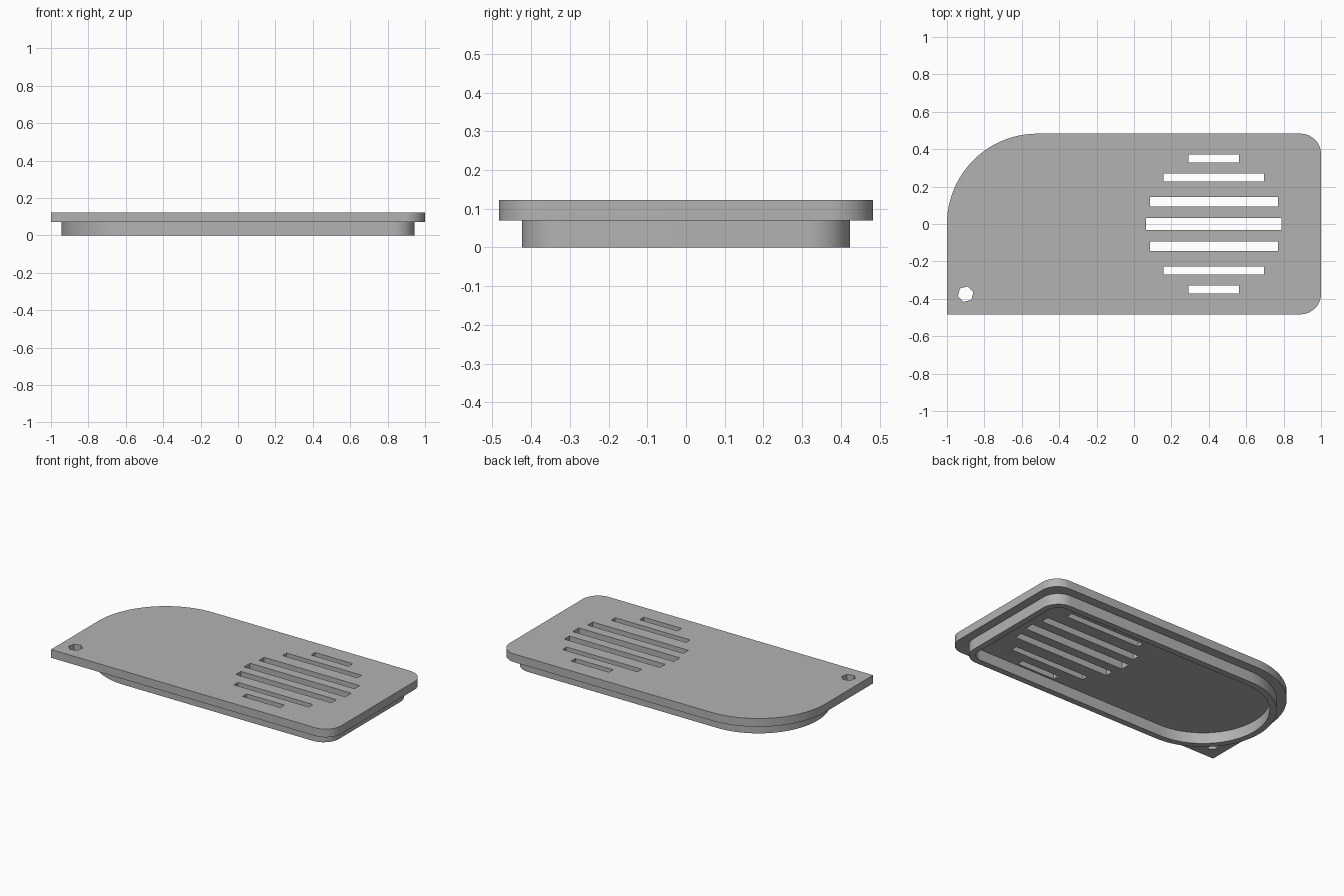
import bpy, bmesh, math

cube = bpy.data.objects.get("Cube")
if cube:
    bpy.data.objects.remove(cube, do_unlink=True)

grey = bpy.data.materials.new("light grey")
grey.use_nodes = True
colour = (0.45, 0.45, 0.45, 1)
grey.diffuse_color = colour
grey.node_tree.nodes["Principled BSDF"].inputs["Base Color"].default_value = colour


def rounded(x0, x1, y0, y1, radii):
    """Rectangle outline; radii start at the +x +y corner, counterclockwise."""
    corners = [(x1, y1, -1, -1), (x0, y1, 1, -1), (x0, y0, 1, 1), (x1, y0, -1, 1)]
    pts = []
    for i, ((x, y, sx, sy), r) in enumerate(zip(corners, radii)):
        steps = 24 if r > 0.2 else 12
        if r == 0:
            pts.append((x, y))
            continue
        for k in range(steps + 1):
            a = math.pi / 2 * (i + k / steps)
            p = (x + sx * r + r * math.cos(a), y + sy * r + r * math.sin(a))
            if not pts or math.dist(p, pts[-1]) > 1e-5:
                pts.append(p)
    return pts


def prisms(name, outlines, z0, z1):
    """Extrude each outline from z0 to z1 into one object."""
    bm = bmesh.new()
    for pts in outlines:
        base = bm.faces.new([bm.verts.new((x, y, z0)) for x, y in pts])
        top = bmesh.ops.extrude_face_region(bm, geom=[base])["geom"]
        for v in top:
            if isinstance(v, bmesh.types.BMVert):
                v.co.z = z1
    bmesh.ops.recalc_face_normals(bm, faces=bm.faces)
    mesh = bpy.data.meshes.new(name)
    bm.to_mesh(mesh)
    bm.free()
    mesh.materials.append(grey)
    ob = bpy.data.objects.new(name, mesh)
    bpy.context.collection.objects.link(ob)
    return ob


def cut(ob, cutter):
    """Apply a boolean cut, then smooth the rounded sides."""
    mod = ob.modifiers.new("cut", 'BOOLEAN')
    mod.operation, mod.solver, mod.object = 'DIFFERENCE', 'EXACT', cutter
    bpy.ops.object.select_all(action='DESELECT')
    bpy.context.view_layer.objects.active = ob
    ob.select_set(True)
    bpy.ops.object.modifier_apply(modifier=mod.name)
    bpy.data.objects.remove(cutter, do_unlink=True)
    bpy.ops.object.shade_smooth_by_angle(angle=math.radians(30))


# Cover plate: one large round corner, one square corner
BOTTOM, TOP = 0.07, 0.123
plate = prisms("cover_plate",
               [rounded(-1, 1, -0.483, 0.483, (0.11, 0.483, 0, 0.11))], BOTTOM, TOP)

# Vent slots: y centre, half length, half height
slots = [(0.35, 0.135, 0.021), (0.248, 0.268, 0.021), (0.119, 0.342, 0.026), (0, 0.362, 0.031)]
slots += [(-y, l, h) for y, l, h in slots[:3]]
holes = [rounded(0.427 - l, 0.427 + l, y - h, y + h, (0, 0, 0, 0)) for y, l, h in slots]

# Small six-sided hole in the square corner
holes.append([(-0.9 + 0.043 * math.cos(a), -0.375 + 0.043 * math.sin(a))
              for a in (math.radians(15 + 60 * i) for i in range(6))])
cut(plate, prisms("hole_cutter", holes, 0, 0.2))

# Rim under the plate, round at the left end
R, WALL = 0.424, 0.04
rim = prisms("rim", [rounded(-0.943, 0.943, -R, R, (0.11, R, R, 0.11))], 0, BOTTOM)
inner = R - WALL
cut(rim, prisms("rim_cutter",
                [rounded(WALL - 0.943, 0.943 - WALL, -inner, inner,
                         (0.07, inner, inner, 0.07))], -0.1, 0.2))
